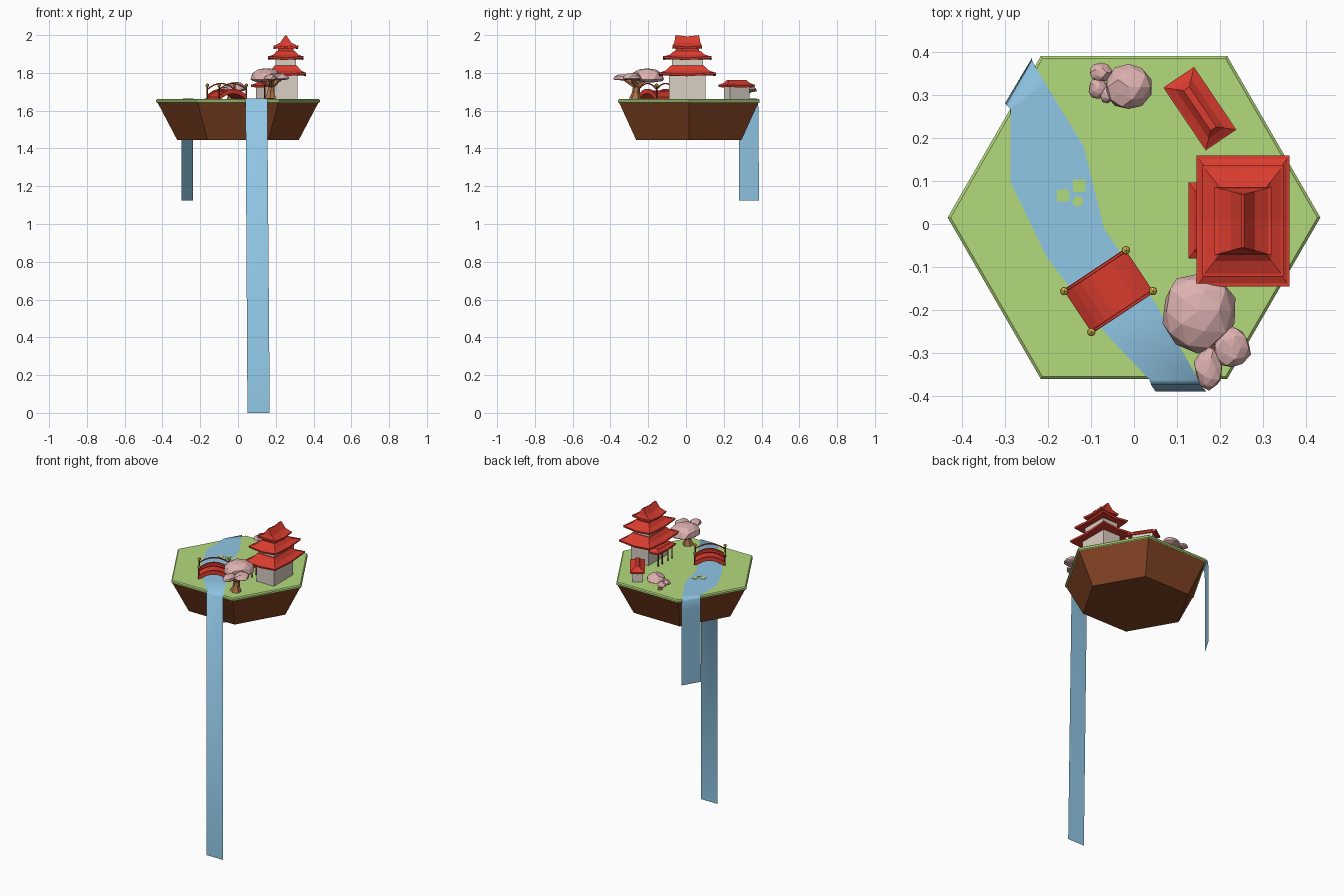
import bpy, bmesh, math, random
from mathutils import Vector, Matrix

if "Cube" in bpy.data.objects:
    bpy.data.objects.remove(bpy.data.objects["Cube"])

random.seed(4)
TOP = 1.662


def mat(name, rgb):
    m = bpy.data.materials.new(name)
    m.diffuse_color = (*rgb, 1)
    m.use_nodes = True
    m.node_tree.nodes["Principled BSDF"].inputs["Base Color"].default_value = m.diffuse_color
    return m


GRASS = mat("grass green", (0.45, 0.70, 0.20))
DIRT = mat("earth brown", (0.22, 0.055, 0.016))
WATER = mat("water blue", (0.28, 0.57, 0.79))
RED = mat("lacquer red", (0.70, 0.045, 0.028))
WALL = mat("plaster", (0.70, 0.62, 0.54))
PINK = mat("blossom pink", (0.72, 0.44, 0.43))
BARK = mat("bark", (0.42, 0.17, 0.07))
WOOD = mat("dark wood", (0.16, 0.03, 0.014))
GOLD = mat("gold", (0.78, 0.56, 0.08))


def add(name, bm, material, matrix=None, fix=True, smooth=False):
    if matrix:
        bm.transform(matrix)
    if fix:
        bmesh.ops.recalc_face_normals(bm, faces=bm.faces)
    for f in bm.faces:
        f.smooth = smooth
    me = bpy.data.meshes.new(name)
    bm.to_mesh(me)
    bm.free()
    me.materials.append(material)
    ob = bpy.data.objects.new(name, me)
    bpy.context.collection.objects.link(ob)
    return ob


def place(x, y, z=0, deg=0):
    return Matrix.Translation((x, y, z)) @ Matrix.Rotation(math.radians(deg), 4, 'Z')


def loft(rings, closed=True, cap=True):
    """Skin a list of equal-length point rings."""
    bm = bmesh.new()
    vs = [[bm.verts.new(p) for p in r] for r in rings]
    n = len(rings[0])
    for a, b in zip(vs, vs[1:]):
        for i in range(n if closed else n - 1):
            j = (i + 1) % n
            bm.faces.new((a[i], a[j], b[j], b[i]))
    if cap:
        bm.faces.new(vs[0][::-1])
        bm.faces.new(vs[-1])
    return bm


def hexagon(r, z):
    return [(r * math.cos(k * math.pi / 3), r * math.sin(k * math.pi / 3), z) for k in range(6)]


def box(name, m, hx, hy, z0, z1, material):
    ring = lambda z: [(-hx, -hy, z), (hx, -hy, z), (hx, hy, z), (-hx, hy, z)]
    return add(name, loft([ring(z0), ring(z1)]), material, m)


def tube(name, a, b, r0, r1, material, sides=6):
    a, b = Vector(a), Vector(b)
    q = (b - a).to_track_quat('Z', 'Y').to_matrix()
    ring = lambda c, r: [c + q @ Vector((r * math.cos(2 * math.pi * k / sides),
                                         r * math.sin(2 * math.pi * k / sides), 0)) for k in range(sides)]
    return add(name, loft([ring(a, r0), ring(b, r1)]), material)


def roof(name, m, eave, top, z0, z1, lift=0.01, ridge_lift=0.0):
    """Concave hipped roof with upturned corners and a thick eave."""
    def ring(hx, hy, z, up):
        pts = [(-1, -1), (0, -1), (1, -1), (1, 0), (1, 1), (0, 1), (-1, 1), (-1, 0)]
        return [(hx * u, hy * v, z + (up if u and v else 0)) for u, v in pts]

    def mix(t):
        return [e + (p - e) * t for e, p in zip(eave, top)]
    h = z1 - z0
    rings = [ring(*mix(0.35), z0 + 0.004, 0),
             ring(*mix(0.04), z0, lift),
             ring(*eave, z0 + 0.011, lift),
             ring(*mix(0.12), z0 + 0.013, lift * 0.7),
             ring(*mix(0.60), z0 + 0.013 + (h - 0.013) * 0.38, lift * 0.2),
             ring(*top, z1, ridge_lift)]
    return add(name, loft(rings), RED, m)


# Floating island: tapering earth with a chamfered grass slab
isle = place(0, 0.015)
add("island_earth", loft([hexagon(0.322, 1.445), hexagon(0.426, 1.643)]), DIRT, isle)
add("island_grass", loft([hexagon(0.426, 1.641), hexagon(0.433, 1.645),
                          hexagon(0.433, 1.656), hexagon(0.426, TOP)]), GRASS, isle)

# River strip that spills over both edges
WZ = TOP + 0.003
river = [(-.300, .280, -.237, .386, 1.125), (-.298, .279, -.237, .384, 1.60),
         (-.297, .277, -.237, .381, 1.652), (-.291, .272, -.234, .374, WZ),
         (-.287, .266, -.205, .325, WZ), (-.287, .098, -.117, .180, WZ),
         (-.203, -.077, -.070, -.010, WZ), (-.070, -.250, .050, -.185, WZ),
         (.036, -.362, .150, -.362, WZ), (.040, -.374, .155, -.374, 1.655),
         (.050, -.389, .168, -.389, 0)]
water = loft([[(a, b, z), (c, d, z)] for a, b, c, d, z in river], False, False)
add("river", water, WATER, smooth=True)
for k, (x, y, n, deg) in enumerate([(-.165, .066, 4, 50), (-.127, .089, 4, 45), (-.13, .053, 5, 10)]):
    r = 0.020 if n == 4 else 0.014
    tube(f"water_plant_{k}", (x, y, WZ), (x, y, WZ + 0.002), r, r, GRASS, n).data.transform(
        place(x, y, 0, deg) @ place(-x, -y))

# Arched bridge with rails, posts and gold caps
bridge = place(-0.059, -0.156, 0, 33.6)
L, W = 0.086, 0.057


def arch(name, y0, y1, base, rise, thick, material=RED):
    rings = []
    for i in range(9):
        u = -1 + i / 4
        z = base + rise * (1 - u * u)
        rings.append([(L * u, y0, z - thick), (L * u, y1, z - thick), (L * u, y1, z), (L * u, y0, z)])
    add(name, loft(rings), material, bridge)


arch("bridge_deck", -W, W, 1.672, 0.034, 0.014)
for s, side in ((-1, "near"), (1, "far")):
    arch(f"bridge_beam_{side}", s * W - 0.004, s * W + 0.004, 1.682, 0.034, 0.026)
    arch(f"bridge_rail_{side}", s * W - 0.003, s * W + 0.003, 1.715, 0.032, 0.006)
    for i, u in enumerate((-1, 1)):
        x, y, _ = bridge @ Vector((L * u, s * W, 0))
        tube(f"bridge_post_{side}_{i}", (x, y, TOP), (x, y, 1.732), 0.0045, 0.0045, WOOD)
        bm = bmesh.new()
        bmesh.ops.create_icosphere(bm, subdivisions=1, radius=0.011)
        add(f"bridge_cap_{side}_{i}", bm, GOLD, place(x, y, 1.734))

# Pagoda: three shrinking tiers
pagoda = place(0.253, 0.007)
box("pagoda_ground_wall", pagoda, 0.061, 0.096, TOP, 1.80, WALL)
roof("pagoda_lower_roof", pagoda, (.108, .152), (.060, .088), 1.782, 1.838)
box("pagoda_middle_wall", pagoda, 0.054, 0.082, 1.81, 1.88, WALL)
roof("pagoda_middle_roof", pagoda, (.094, .129), (.046, .068), 1.868, 1.917)
box("pagoda_upper_wall", pagoda, 0.042, 0.062, 1.90, 1.94, RED)
roof("pagoda_top_roof", pagoda, (.066, .079), (.003, .062), 1.926, 1.993, 0.008, 0.007)

# Porch on the river side
porch = place(0.170, 0.008)
roof("porch_roof", porch, (.043, .088), (.025, .065), 1.738, 1.768, 0.005)
for k, y in enumerate((-0.06, -0.02, 0.036, 0.076)):
    tube(f"porch_post_{k}", (0.141, y, TOP), (0.141, y, 1.746), 0.004, 0.004, WOOD)

# Small side house
house = place(0.153, 0.268, 0, -56)
box("house_wall", house, 0.062, 0.029, TOP, 1.735, WALL)
roof("house_roof", house, (.088, .043), (.056, .008), 1.722, 1.762, 0.004)


# Blossom trees: flattened crowns on branching trunks
def tree(name, base, fork, r, crowns):
    fork = Vector(fork)
    mid = (Vector(base) + fork) / 2
    tube(f"{name}_trunk_foot", base, mid, r, r * 0.6, BARK)
    tube(f"{name}_trunk", mid, fork, r * 0.6, r * 0.55, BARK)
    for k, (x, y, z, rx, ry, h) in enumerate(crowns):
        tube(f"{name}_branch_{k}", fork, (x, y, z + 0.004), r * 0.5, r * 0.25, BARK, 5)
        bm = bmesh.new()
        bmesh.ops.create_icosphere(bm, subdivisions=2, radius=1)
        for v in bm.verts:
            v.co *= random.uniform(0.88, 1.06)
            v.co = (v.co.x * rx, v.co.y * ry, v.co.z * h * (1 if v.co.z > 0 else 0.3))
        add(f"{name}_crown_{k}", bm, PINK, place(x, y, z))


tree("large_tree", (.172, -.268, TOP), (.176, -.262, 1.73), 0.034,
     [(.149, -.202, 1.766, .088, .096, .062), (.228, -.287, 1.770, .044, .051, .030),
      (.174, -.336, 1.768, .035, .051, .028)])
tree("small_tree", (-.045, .325, TOP), (-.045, .325, 1.69), 0.015,
     [(-.013, .318, 1.712, .054, .054, .042), (-.078, .352, 1.705, .027, .023, .022),
      (-.083, .315, 1.705, .024, .025, .020), (-.062, .300, 1.708, .018, .020, .018)])
